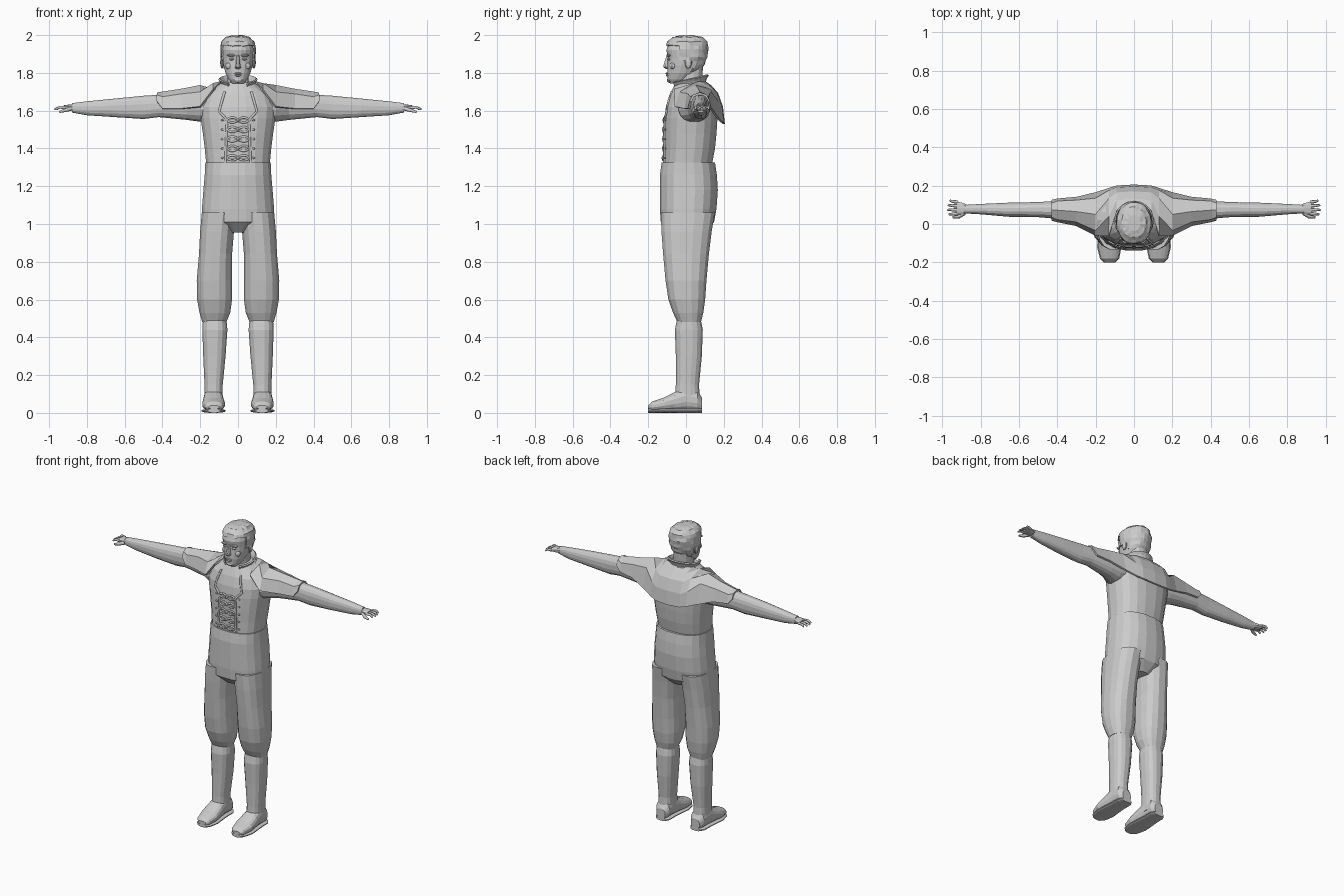
import bpy, bmesh, math, random
from mathutils import Vector
from mathutils.bvhtree import BVHTree

random.seed(4)
CM = 0.01  # part sizes below are written in hundredths of a unit
SIDES = (("left", 1), ("right", -1))

cube = bpy.data.objects.get("Cube")
if cube:
    bpy.data.objects.remove(cube, do_unlink=True)

grey = bpy.data.materials.new("plain_grey")
grey.use_nodes = True
GREY = (0.6, 0.6, 0.6, 1)
grey.diffuse_color = GREY
grey.node_tree.nodes["Principled BSDF"].inputs["Base Color"].default_value = GREY


def add_mesh(name, verts, faces, mirror=1, thickness=0):
    """Make a mesh object, optionally flipped in x or thickened."""
    bm = bmesh.new()
    made = [bm.verts.new((v[0] * CM * mirror, v[1] * CM, v[2] * CM)) for v in verts]
    for face in faces:
        bm.faces.new([made[i] for i in face])
    bmesh.ops.recalc_face_normals(bm, faces=bm.faces)
    mesh = bpy.data.meshes.new(name)
    bm.to_mesh(mesh)
    bm.free()
    mesh.materials.append(grey)
    obj = bpy.data.objects.new(name, mesh)
    bpy.context.collection.objects.link(obj)
    if thickness:
        shell = obj.modifiers.new("thickness", "SOLIDIFY")
        shell.thickness = thickness * CM
        shell.offset = 0
    return obj


def grid_faces(rows, cols, closed):
    last = cols if closed else cols - 1
    return [(r * cols + c, r * cols + (c + 1) % cols,
             (r + 1) * cols + (c + 1) % cols, (r + 1) * cols + c)
            for r in range(rows - 1) for c in range(last)]


def loft(name, rings, axis="z", sides=16, power=2.4, mirror=1):
    """Skin rounded rings given as (position, u low, u high, v low, v high)."""
    verts = []
    for t, u0, u1, v0, v1 in rings:
        for i in range(sides):
            a = math.tau * (i + 0.5) / sides
            c, s = math.cos(a), math.sin(a)
            u = (u0 + u1) / 2 + (u1 - u0) / 2 * math.copysign(abs(c) ** (2 / power), c)
            v = (v0 + v1) / 2 + (v1 - v0) / 2 * math.copysign(abs(s) ** (2 / power), s)
            verts.append({"x": (t, u, v), "y": (u, t, v), "z": (u, v, t)}[axis])
    faces = grid_faces(len(rings), sides, True)
    end = len(verts)
    faces += [tuple(range(sides)), tuple(range(end - sides, end))]
    return add_mesh(name, verts, faces, mirror)


def even(rings):
    """Expand (z, half width, front, back) into symmetric rings."""
    return [(z, -w, w, f, b) for z, w, f, b in rings]


def blob(name, centre, size, segments=10):
    bm = bmesh.new()
    bmesh.ops.create_uvsphere(bm, u_segments=segments, v_segments=6, radius=1)
    for v in bm.verts:
        v.co = Vector([(c + p * s) * CM for c, p, s in zip(centre, v.co, size)])
    mesh = bpy.data.meshes.new(name)
    bm.to_mesh(mesh)
    bm.free()
    mesh.materials.append(grey)
    obj = bpy.data.objects.new(name, mesh)
    bpy.context.collection.objects.link(obj)


def cord(name, points, radii, closed=False):
    """Round cord or finger along a path."""
    curve = bpy.data.curves.new(name, "CURVE")
    curve.dimensions = "3D"
    curve.bevel_depth = CM
    curve.bevel_resolution = 1
    curve.use_fill_caps = True
    spline = curve.splines.new("POLY")
    spline.points.add(len(points) - 1)
    for dot, co, radius in zip(spline.points, points, radii):
        dot.co = (*[c * CM for c in co], 1)
        dot.radius = radius
    spline.use_cyclic_u = closed
    curve.materials.append(grey)
    obj = bpy.data.objects.new(name, curve)
    bpy.context.collection.objects.link(obj)


# Jacket body and trouser seat
jacket = loft("jacket_body", even([
    (132, 17, -12, 14), (140, 17.8, -11.8, 15.5), (148, 18.8, -11.8, 16.3),
    (156, 20, -11.5, 16.8), (162, 20.5, -10.8, 17), (168, 18.5, -9, 16),
    (172, 13, -7, 13.5), (175, 8.5, -5.5, 11)]), sides=20)
loft("trouser_seat", even([
    (132.5, 17.5, -13, 15.5), (126, 17.8, -14, 16.5), (118, 18.5, -14, 17),
    (108, 19.3, -14, 16.3), (101, 19.5, -13.5, 15), (95.5, 6, -8, 10)]), sides=20)

# Legs, boots, sleeves and hands
leg = [(106, 1, 19.3, -13.6, 15.5), (96, 2, 20.2, -13.2, 13.8), (84, 3, 20.8, -12.3, 12.3),
       (70, 3, 22, -11, 11), (60, 3, 21.8, -9.5, 10.3), (53, 4, 20.5, -7, 9.3), (48, 6, 19, -4.5, 8)]
boot = [(49, 6, 18.7, -5, 8), (44, 5.5, 19, -6, 9), (30, 6.5, 18.5, -5.5, 8.5),
        (15, 8, 17.8, -5.5, 7), (5, 8, 17.8, -6, 7.5)]
foot = [(-20, 10, 15.5, 2, 4), (-18, 8, 17.5, 1, 6), (-12, 6.8, 19, 1, 8), (-6, 7.5, 18.5, 1, 11),
        (0, 8, 18, 1, 14), (6, 8, 17.8, 1, 12), (8.5, 9.5, 16, 1, 8)]
sleeve = [(10, -6, 13, 155, 173), (20, -4, 13, 154, 171.5), (27, 0.5, 12.7, 155, 170),
          (42, 2.8, 12, 156.5, 168.5), (50, 3.5, 11.5, 155.5, 168), (65, 3.7, 11.2, 156.5, 166.5),
          (80, 5, 10.5, 157.5, 165), (88, 5.5, 10, 159, 164)]
palm = [(86, 6, 9.7, 160, 163.5), (89, 5, 11, 160, 163.3), (92.5, 4.8, 12, 160.3, 162.8)]
for word, m in SIDES:
    loft(word + "_trouser_leg", leg, mirror=m)
    loft(word + "_boot", boot, mirror=m)
    loft(word + "_foot", foot, "y", mirror=m)
    sole = [(y, a - 0.4, b + 0.4, 0, 2.2) for y, a, b, low, high in foot]
    loft(word + "_sole", sole, "y", mirror=m)
    loft(word + "_sleeve", sleeve, "x", mirror=m)
    loft(word + "_palm", palm, "x", 10, mirror=m)
    for i, reach in enumerate((96.5, 97.3, 97, 96)):
        y = 5.4 + 2 * i
        path = [(92 * m, y, 161.6), (94.7 * m, y + (i - 1) * 0.2, 161.8),
                (reach * m, y + (i - 1) * 0.4, 160.6)]
        cord(f"{word}_finger_{i + 1}", path, (0.9, 0.8, 0.5))
    cord(word + "_thumb", [(88.5 * m, 5.8, 161), (91.5 * m, 3.8, 160.2), (94.5 * m, 3.5, 159.3)],
         (1.2, 1, 0.6))

# Shoulder cape: each section runs from the front edge over the top to the back hem
half = [
    (0, (10, 175), (13, 173), (16.5, 169), (19, 162), (20, 153)),
    (9, (7, 175), (12, 173), (16, 169), (18.5, 162), (19.5, 153.5)),
    (13, (-6, 171), (4, 174), (13, 171), (17, 164), (18.2, 154.5)),
    (20, (-5.5, 162), (-3, 169.5), (5, 173), (13, 169.5), (16, 157)),
    (30, (-0.5, 161), (1.5, 168.5), (6.5, 171), (12, 168.5), (13.6, 160.5)),
    (40, (1.5, 161), (2.8, 167), (7.2, 169.5), (11.5, 167), (12.7, 161.5)),
    (43, (2.3, 165), (4, 168), (7.3, 169), (10.5, 168), (12, 165))]
sections = [(-row[0], *row[1:]) for row in reversed(half[1:])] + half
verts = [(row[0], y, z) for row in sections for y, z in row[1:]]
add_mesh("shoulder_cape", verts, grid_faces(len(sections), 5, False), thickness=1.2)

# Open standing collar, taller at the back
COLS = 17
verts = []
for height, radius in ((0, 8), (3, 9), (4.5, 10)):
    for i in range(COLS):
        t = math.radians(-148 + 296 * i / (COLS - 1))
        base = 172.3 + 2.2 * math.cos(t)
        verts.append((radius * math.sin(t), 1.8 + radius * math.cos(t), base + height))
add_mesh("collar", verts, grid_faces(3, COLS, False), thickness=0.9)
loft("neck", even([(168, 6.5, -5, 9), (176, 5.7, -4, 8.5), (183, 5.7, -4, 9)]), sides=14)
loft("shirt_neckband", even([(169, 8, -7.5, 9), (173.5, 6.5, -5.2, 9)]), sides=14)

# Jacket front: edge cords, knotted fastenings and buttons laid on the chest
bm = bmesh.new()
bm.from_mesh(jacket.data)
chest = BVHTree.FromBMesh(bm)
bm.free()


def on_chest(x, z):
    hit = chest.ray_cast(Vector((x * CM, -1, z * CM)), Vector((0, 1, 0)))[0]
    return (x, hit.y / CM - 0.2 if hit else -7, z)


edge = [(7, 170), (8.5, 165), (10, 159.5), (7.5, 157), (5.8, 155), (6.2, 144), (6.6, 132.5)]
for word, m in SIDES:
    path = [on_chest(x * m, z) for x, z in edge]
    cord(word + "_jacket_edge", path, [0.7] * len(path))
    for i in range(5):
        z = 135 + 5 * i
        ring = [math.tau * k / 10 for k in range(10)]
        loop = [on_chest((3 + 2.6 * math.cos(a)) * m, z + 1.3 * math.sin(a)) for a in ring]
        cord(f"{word}_fastening_loop_{i + 1}", loop, [0.6] * 10, closed=True)
        blob(f"{word}_edge_button_{i + 1}", on_chest(8.3 * m, z), (0.8, 0.6, 0.5), 8)
for i in range(5):
    blob(f"centre_button_{i + 1}", on_chest(0, 135 + 5 * i), (1.2, 1, 1), 8)

# Head
skull = [(174.5, 3.2, -8.5, -3), (176.5, 5, -9.7, 2), (180, 6.7, -10, 6), (184, 7.8, -9.9, 9),
         (188, 8.4, -9.7, 10.3), (192, 8.6, -10.5, 11), (196, 7.8, -9.3, 10.3),
         (198.3, 5.5, -6.5, 8), (199.2, 2.5, -3, 4)]
loft("head", even(skull), sides=20, power=2.2)
loft("nose", even([(182, 1, -10.7, -8), (183, 1.8, -12, -8), (184.5, 1.3, -11.9, -8),
                   (189.5, 0.8, -10.3, -8)]), sides=8)
blob("upper_lip", (0, -9.9, 179.7), (2.4, 0.9, 0.5))
blob("lower_lip", (0, -9.7, 178.7), (2, 0.9, 0.6))
blob("chin", (0, -8.6, 176.2), (2.6, 1.5, 1.5))
for word, m in SIDES:
    blob(word + "_eye", (3.3 * m, -8.9, 187.3), (1.5, 0.9, 0.7))
    blob(word + "_brow", (3.5 * m, -9.2, 189.3), (2.6, 1.2, 0.7))
    blob(word + "_cheek", (4.6 * m, -6.8, 183.7), (2.2, 2, 2))
    blob(word + "_ear", (8.5 * m, 1.2, 185.5), (1, 1.9, 3.2))

# Hair: enlarged skull shell, opened over the face and slightly ruffled
fine = []
for low, high in zip(skull[2:], skull[3:]):
    fine += [low, tuple((a + b) / 2 for a, b in zip(low, high))]
fine.append(skull[-1])
hair = loft("hair", even([(z + 0.5, w + 0.8, f - 0.6, b + 0.8) for z, w, f, b in fine]),
            sides=28, power=2.2)
bm = bmesh.new()
bm.from_mesh(hair.data)
bare = []
for face in bm.faces:
    x, y, z = face.calc_center_median() / CM
    covered = z > 194.5 or (y > -3.5 and z > 186.5) or (y > 3.5 and z > 180.5)
    if not covered:
        bare.append(face)
bmesh.ops.delete(bm, geom=bare, context="FACES")
for v in bm.verts:
    v.co += Vector([random.uniform(-0.3, 0.3) * CM for k in range(3)])
bm.to_mesh(hair.data)
bm.free()
shell = hair.modifiers.new("thickness", "SOLIDIFY")
shell.thickness = 0.7 * CM
